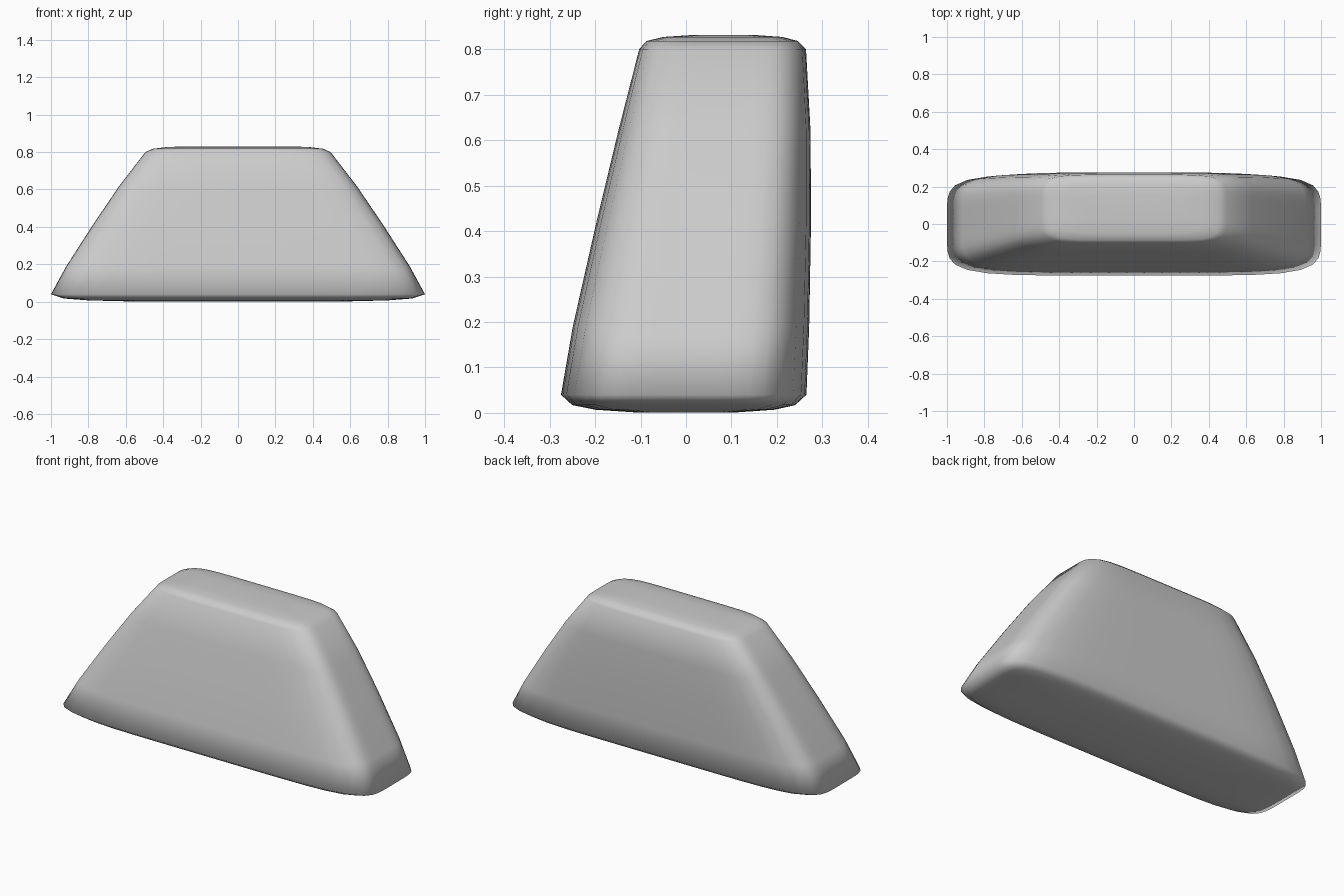
import bpy, bmesh, math

if "Cube" in bpy.data.objects:
    bpy.data.objects.remove(bpy.data.objects["Cube"])

# Rounded tapered block: horizontal sections (z, half width, front y, back y)
SECTIONS = [
    (0.001, 0.55, -0.11, 0.11),
    (0.007, 0.80, -0.20, 0.195),
    (0.017, 0.93, -0.25, 0.24),
    (0.040, 1.00, -0.275, 0.265),
    (0.190, 0.918, -0.249, 0.271),
    (0.420, 0.770, -0.197, 0.275),
    (0.620, 0.634, -0.149, 0.274),
    (0.800, 0.495, -0.103, 0.264),
    (0.818, 0.455, -0.087, 0.246),
    (0.827, 0.38, -0.05, 0.212),
    (0.831, 0.27, 0.01, 0.155),
]
SIDES = 64
POWER = 6


def ring(bm, z, half, y0, y1):
    """One softly bulged, round-cornered rectangle."""
    verts = []
    for i in range(SIDES):
        a = 2 * math.pi * (i + 0.0) / SIDES
        u, v = math.cos(a), math.sin(a)
        r = (abs(u) ** POWER + abs(v) ** POWER) ** (-1 / POWER)
        verts.append(bm.verts.new((half * r * u,
                                   (y0 + y1) / 2 + (y1 - y0) / 2 * r * v, z)))
    return verts


# Loft the sections and close both ends
bm = bmesh.new()
rings = [ring(bm, *s) for s in SECTIONS]
for lo, hi in zip(rings, rings[1:]):
    for i in range(SIDES):
        j = (i + 1) % SIDES
        bm.faces.new((lo[i], lo[j], hi[j], hi[i]))
bm.faces.new(rings[0][::-1])
bm.faces.new(rings[-1])
for f in bm.faces:
    f.smooth = True
bm.normal_update()

mesh = bpy.data.meshes.new("tapered_block")
bm.to_mesh(mesh)
bm.free()
block = bpy.data.objects.new("tapered_block", mesh)
bpy.context.collection.objects.link(block)
